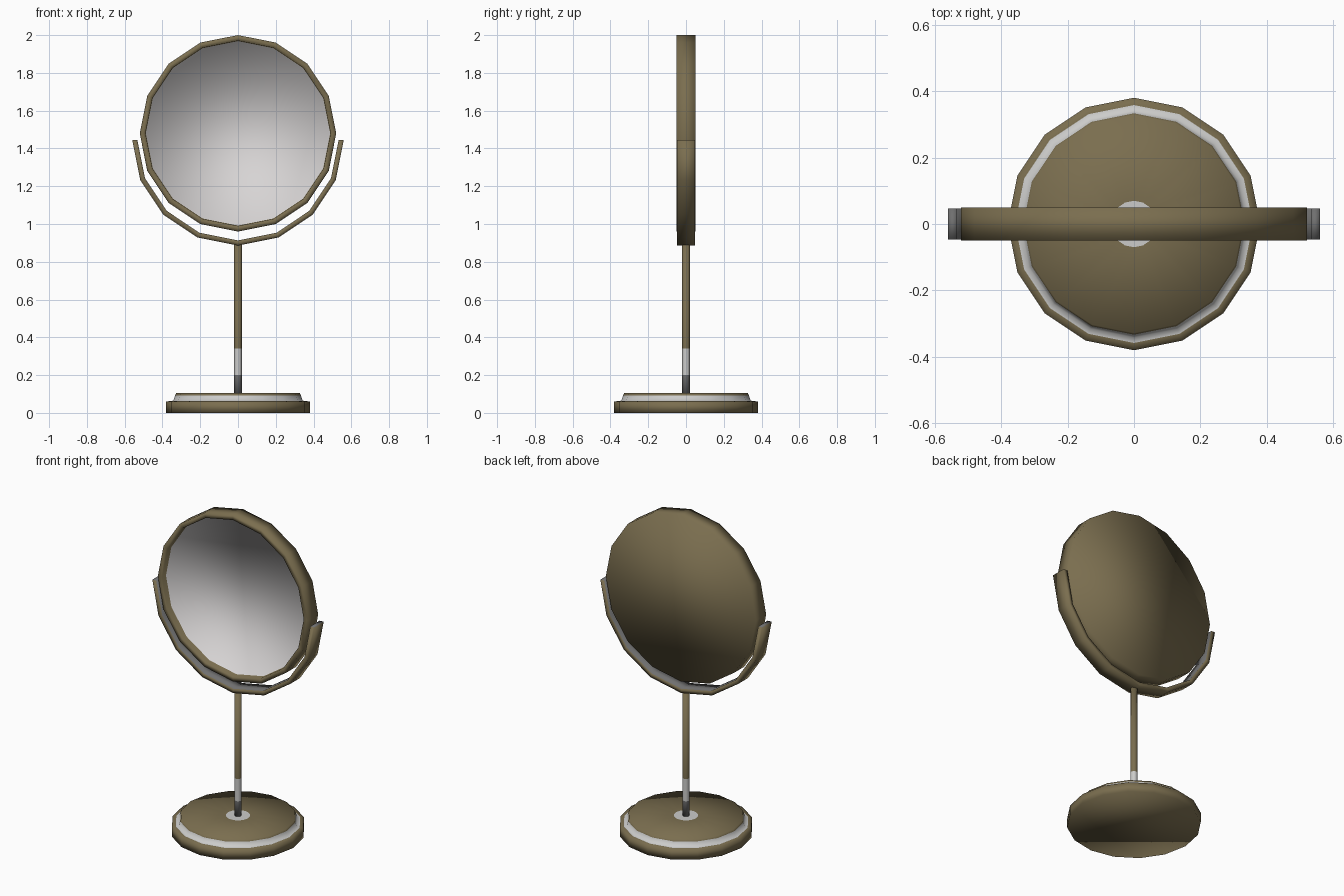
import bpy, bmesh, math
from mathutils import Matrix

if "Cube" in bpy.data.objects:
    bpy.data.objects.remove(bpy.data.objects["Cube"])


def material(name, rgb):
    m = bpy.data.materials.new(name)
    m.diffuse_color = (*rgb, 1)
    m.use_nodes = True
    m.node_tree.nodes["Principled BSDF"].inputs["Base Color"].default_value = m.diffuse_color
    return m


BRONZE, SILVER, GLASS, GREY = range(4)
mats = [material("bronze", (0.195, 0.155, 0.078)),
        material("worn_silver", (0.60, 0.60, 0.59)),
        material("mirror_glass", (0.68, 0.66, 0.66)),
        material("dull_grey", (0.16, 0.16, 0.16))]


def finish(bm, name):
    bmesh.ops.recalc_face_normals(bm, faces=bm.faces)
    for f in bm.faces:
        f.smooth = True
    me = bpy.data.meshes.new(name)
    bm.to_mesh(me)
    bm.free()
    for m in mats:
        me.materials.append(m)
    ob = bpy.data.objects.new(name, me)
    bpy.context.collection.objects.link(ob)
    return ob


def lathe(name, profile, colours, caps, n=16, matrix=Matrix()):
    """Spin (radius, height) points about z; one colour per band, two cap colours."""
    bm = bmesh.new()
    rings = [[bm.verts.new((r * math.cos(2 * math.pi * i / n),
                            r * math.sin(2 * math.pi * i / n), z))
              for i in range(n)] for r, z in profile]
    for a, b, c in zip(rings, rings[1:], colours):
        for i in range(n):
            j = (i + 1) % n
            bm.faces.new((a[i], a[j], b[j], b[i])).material_index = c
    bm.faces.new(rings[0]).material_index = caps[0]
    bm.faces.new(rings[-1]).material_index = caps[1]
    bm.transform(matrix)
    return finish(bm, name)


# stepped round base with a worn ring and worn centre
lathe("base",
      [(0.38, 0), (0.38, 0.06), (0.358, 0.063), (0.342, 0.065),
       (0.333, 0.092), (0.328, 0.104), (0.07, 0.104)],
      [BRONZE, BRONZE, SILVER, SILVER, BRONZE, BRONZE], (BRONZE, SILVER))

# stem, worn near the foot
lathe("stem", [(0.02, 0.1), (0.02, 0.2), (0.02, 0.34), (0.02, 0.905)],
      [GREY, SILVER, BRONZE], (BRONZE, BRONZE), n=12)

# round mirror: back, rim and recessed glass, turned to face -y
lathe("mirror",
      [(0.52, -0.05), (0.52, 0.05), (0.49, 0.05), (0.488, 0.015)],
      [BRONZE] * 3, (BRONZE, GLASS),
      matrix=Matrix.Translation((0, 0, 1.48)) @ Matrix.Rotation(math.pi / 2, 4, 'X'))

# half-ring bracket holding the mirror
bm = bmesh.new()
sections = []
for k in range(9):
    a = math.pi + k * math.pi / 8
    sections.append([bm.verts.new((r * math.cos(a), y, 1.446 + r * math.sin(a)))
                     for r, y in ((0.56, -0.047), (0.56, 0.047), (0.533, 0.047), (0.533, -0.047))])
for s, t in zip(sections, sections[1:]):
    for i in range(4):
        j = (i + 1) % 4
        f = bm.faces.new((s[i], s[j], t[j], t[i]))
        f.material_index = GREY if i == 2 else BRONZE
for s in (sections[0], sections[-1]):
    bm.faces.new(s).material_index = GREY
finish(bm, "bracket")
